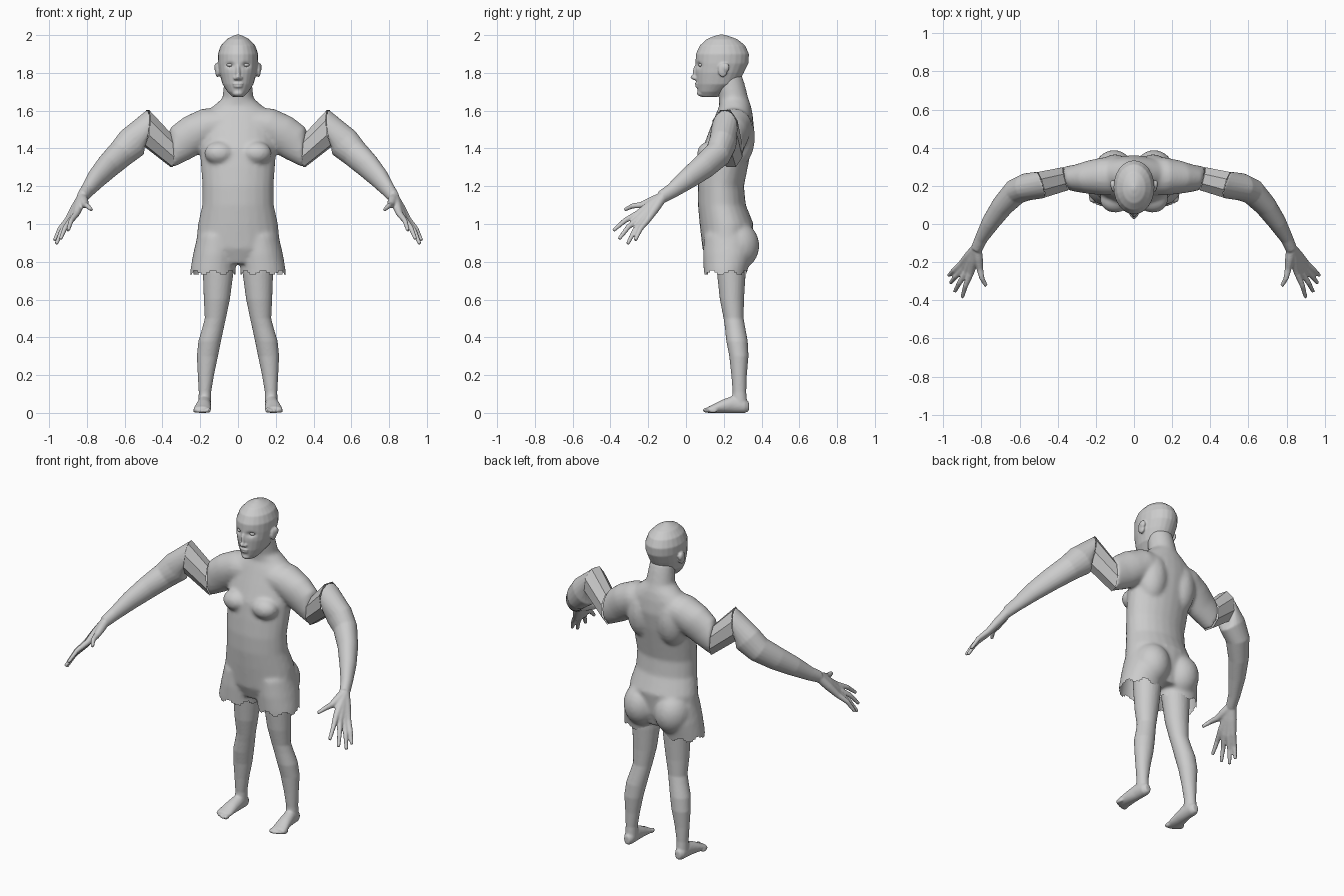
import bpy, bmesh, math
from mathutils import Vector, Matrix


def ring_points(c, a, b, normal, n=24, pleat=0.0):
    """Ellipse around c: a is the horizontal half width, b the other half width."""
    w = Vector(normal).normalized()
    if abs(w.z) > 0.9:
        u, v = Vector((1, 0, 0)), Vector((0, 1, 0))
    else:
        u = w.cross(Vector((0, 0, 1))).normalized()
        v = u.cross(w)
    pts = []
    for i in range(n):
        t = 2 * math.pi * i / n
        s = 1 + pleat * (1 if i % 2 else -1)
        pts.append(Vector(c) + u * (a * s * math.cos(t)) + v * (b * s * math.sin(t)))
    return pts


def loft(bm, rings, caps=True):
    loops = [[bm.verts.new(p) for p in r] for r in rings]
    n = len(loops[0])
    for r0, r1 in zip(loops, loops[1:]):
        for i in range(n):
            bm.faces.new((r0[i], r0[(i + 1) % n], r1[(i + 1) % n], r1[i]))
    if caps:
        bm.faces.new(loops[0][::-1])
        bm.faces.new(loops[-1])


def stack(bm, rows, normal=(0, 0, 1)):
    """Parallel rings, each row is x, y, z, a, b."""
    loft(bm, [ring_points(r[:3], r[3], r[4], normal) for r in rows])


def limb(bm, rows, ends=(None, None), n=20):
    """Rings along a bent path, each row is x, y, z, a, b."""
    p = [Vector(r[:3]) for r in rows]
    rings = []
    for i, r in enumerate(rows):
        d = p[min(i + 1, len(p) - 1)] - p[max(i - 1, 0)]
        if i == 0 and ends[0]:
            d = ends[0]
        if i == len(p) - 1 and ends[1]:
            d = ends[1]
        rings.append(ring_points(r[:3], r[3], r[4], d, n))
    loft(bm, rings)


def ball(bm, c, r):
    m = Matrix.Translation(c) @ Matrix.Diagonal((*r, 1))
    bmesh.ops.create_uvsphere(bm, u_segments=24, v_segments=14, radius=1, matrix=m)


def mirror(bm):
    d = bmesh.ops.duplicate(bm, geom=bm.verts[:] + bm.edges[:] + bm.faces[:])["geom"]
    for v in [g for g in d if isinstance(g, bmesh.types.BMVert)]:
        v.co.x *= -1


def make(name, bm, voxel=None, smooth=5, shade=True):
    bmesh.ops.recalc_face_normals(bm, faces=bm.faces[:])
    me = bpy.data.meshes.new(name)
    bm.to_mesh(me)
    bm.free()
    ob = bpy.data.objects.new(name, me)
    bpy.context.collection.objects.link(ob)
    if voxel:
        m = ob.modifiers.new("fuse", "REMESH")
        m.mode, m.voxel_size = "VOXEL", voxel
        s = ob.modifiers.new("soften", "SMOOTH")
        s.factor, s.iterations = 0.5, smooth
        dg = bpy.context.evaluated_depsgraph_get()
        new = bpy.data.meshes.new_from_object(ob.evaluated_get(dg))
        ob.modifiers.clear()
        ob.data = new
    for f in ob.data.polygons:
        f.use_smooth = shade
    return ob


STUB_N, ARM_N = (1, -0.25, -0.08), (1, -0.3, 0.12)
STUB = (0.357, 0.238, 1.392, 0.064, 0.095)
ARM = (0.488, 0.205, 1.51, 0.072, 0.097)

# torso: thighs, buttocks, chest and shoulder stubs on each side
bm = bmesh.new()
stack(bm, [(0.135, 0.205, 0.69, 0.122, 0.108), (0.132, 0.21, 0.76, 0.12, 0.117),
           (0.122, 0.22, 0.84, 0.116, 0.13), (0.11, 0.22, 0.94, 0.105, 0.125)])
ball(bm, (0.105, 0.27, 0.885), (0.108, 0.118, 0.13))
ball(bm, (0.098, 0.125, 1.375), (0.08, 0.066, 0.062))
ball(bm, (0.1, 0.27, 1.46), (0.095, 0.095, 0.16))
limb(bm, [(0.06, 0.25, 1.53, 0.1, 0.09), (0.16, 0.25, 1.515, 0.1, 0.1),
          (0.235, 0.245, 1.475, 0.088, 0.105), (0.3, 0.24, 1.43, 0.072, 0.1), STUB],
     ends=(None, STUB_N))
mirror(bm)
stack(bm, [(0, 0.22, 0.79, 0.13, 0.1), (0, 0.215, 0.87, 0.225, 0.128), (0, 0.215, 1.0, 0.212, 0.143),
           (0, 0.19, 1.1, 0.19, 0.127), (0, 0.185, 1.2, 0.188, 0.122), (0, 0.2, 1.3, 0.196, 0.127),
           (0, 0.217, 1.4, 0.202, 0.13), (0, 0.243, 1.5, 0.2, 0.118), (0, 0.255, 1.58, 0.19, 0.098),
           (0, 0.26, 1.625, 0.13, 0.084), (0, 0.252, 1.665, 0.082, 0.078),
           (0, 0.235, 1.74, 0.075, 0.076), (0, 0.225, 1.79, 0.07, 0.07)])
torso = make("torso", bm, 0.011, 6)

# ragged open hem
bm = bmesh.new()
bm.from_mesh(torso.data)
cut = []
for f in bm.faces:
    c = f.calc_center_median()
    t = math.atan2(c.y - 0.21, abs(c.x) - 0.13)
    if c.z < 0.742 + 0.01 * math.sin(7 * t):
        cut.append(f)
bmesh.ops.delete(bm, geom=cut, context="FACES")
bm.to_mesh(torso.data)
bm.free()

# head with nose, lips and ears
bm = bmesh.new()
ball(bm, (0.108, 0.195, 1.815), (0.013, 0.026, 0.038))
ball(bm, (0.113, 0.208, 1.828), (0.013, 0.022, 0.024))
ball(bm, (0.012, 0.05, 1.772), (0.012, 0.014, 0.01))
mirror(bm)
stack(bm, [(0, 0.125, 1.673, 0.03, 0.045), (0, 0.137, 1.7, 0.056, 0.074), (0, 0.165, 1.74, 0.082, 0.11),
           (0, 0.178, 1.8, 0.099, 0.128), (0, 0.19, 1.85, 0.106, 0.14), (0, 0.193, 1.9, 0.107, 0.141),
           (0, 0.193, 1.945, 0.091, 0.12), (0, 0.191, 1.978, 0.06, 0.082), (0, 0.188, 1.993, 0.033, 0.045),
           (0, 0.188, 2.003, 0.008, 0.01)])
ball(bm, (0, 0.05, 1.8), (0.012, 0.014, 0.042))
ball(bm, (0, 0.044, 1.777), (0.014, 0.02, 0.014))
ball(bm, (0, 0.062, 1.742), (0.03, 0.016, 0.008))
ball(bm, (0, 0.064, 1.729), (0.026, 0.016, 0.009))
ball(bm, (0, 0.085, 1.692), (0.03, 0.027, 0.018))
head = make("head", bm, 0.005, 4)
for v in head.data.vertices:
    if v.co.y < 0.14:
        e = ((abs(v.co.x) - 0.042) / 0.02) ** 2 + ((v.co.z - 1.84) / 0.014) ** 2
        v.co.y += 0.015 * math.exp(-e)

# eyes
bm = bmesh.new()
ball(bm, (0.042, 0.083, 1.842), (0.018, 0.017, 0.011))
mirror(bm)
make("eyes", bm)

# arms with hands: every finger starts at the wrist so that they fuse into a palm
bm = bmesh.new()
limb(bm, [ARM, (0.56, 0.195, 1.43, 0.072, 0.088), (0.62, 0.17, 1.372, 0.068, 0.076),
          (0.69, 0.095, 1.305, 0.058, 0.068), (0.75, 0.01, 1.24, 0.048, 0.056),
          (0.8, -0.075, 1.175, 0.034, 0.04), (0.825, -0.13, 1.142, 0.03, 0.034)], ends=(ARM_N, None))
fingers = [((0.855, -0.255, 1.055), (0.9, -0.385, 0.965)), ((0.876, -0.25, 1.03), (0.94, -0.355, 0.92)),
           ((0.892, -0.23, 1.015), (0.963, -0.31, 0.893)), ((0.902, -0.205, 1.02), (0.972, -0.27, 0.912)),
           ((0.808, -0.235, 1.1), (0.775, -0.325, 1.075))]
for knuckle, tip in fingers:
    k, t = Vector(knuckle), Vector(tip)
    start = Vector((0.825, -0.125, 1.142))
    mid = k.lerp(t, 0.5) + Vector((0.006, -0.004, 0.008))
    limb(bm, [(*start, 0.027, 0.027), (*start.lerp(k, 0.5), 0.025, 0.025), (*k, 0.018, 0.018),
              (*mid, 0.014, 0.014), (*t, 0.01, 0.01)], n=12)
mirror(bm)
make("arms", bm, 0.006, 4)

# pleated sleeve strips joining the offset shoulder and arm ends
bm = bmesh.new()
loft(bm, [ring_points(STUB[:3], STUB[3], STUB[4], STUB_N, 16, 0.04),
          ring_points(ARM[:3], ARM[3], ARM[4], ARM_N, 16, 0.04)], caps=False)
mirror(bm)
make("sleeve_pleats", bm, shade=False)

# legs with feet and toes
bm = bmesh.new()
stack(bm, [(0.105, 0.24, 0.8, 0.085, 0.078), (0.105, 0.24, 0.74, 0.081, 0.076),
           (0.112, 0.243, 0.6, 0.069, 0.064), (0.12, 0.252, 0.5, 0.056, 0.053),
           (0.132, 0.26, 0.45, 0.057, 0.054), (0.15, 0.27, 0.38, 0.06, 0.057),
           (0.162, 0.28, 0.3, 0.056, 0.051), (0.17, 0.281, 0.2, 0.043, 0.041),
           (0.175, 0.283, 0.11, 0.033, 0.036), (0.176, 0.283, 0.04, 0.034, 0.042)])
stack(bm, [(0.175, 0.333, 0.033, 0.018, 0.025), (0.176, 0.31, 0.038, 0.032, 0.039),
           (0.178, 0.25, 0.045, 0.036, 0.046), (0.184, 0.19, 0.034, 0.041, 0.035),
           (0.189, 0.14, 0.021, 0.046, 0.022), (0.19, 0.115, 0.016, 0.044, 0.016)], normal=(0, -1, 0))
for i in range(5):
    r = 0.0135 if i == 0 else 0.01
    ball(bm, (0.157 + 0.0175 * i, 0.112 + 0.002 * i * i, r + 0.001), (r, 0.024, r + 0.001))
mirror(bm)
make("legs", bm, 0.006, 4)
